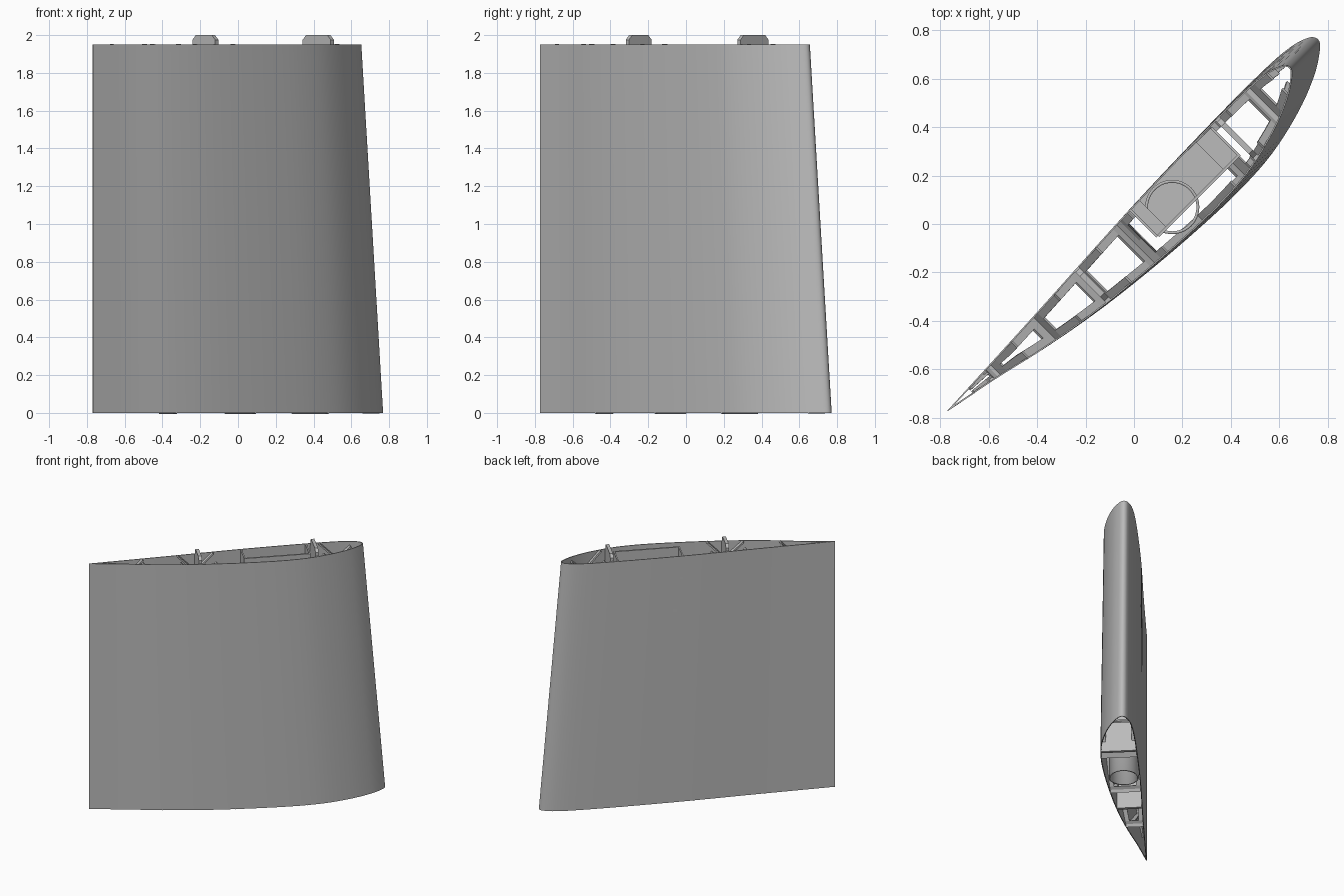
import bpy, bmesh, math
from mathutils import Vector
from mathutils.geometry import interpolate_bezier

if "Cube" in bpy.data.objects:
    bpy.data.objects.remove(bpy.data.objects["Cube"], do_unlink=True)

HEIGHT = 1.95
R2 = math.sqrt(0.5)
grey = bpy.data.materials.new("plain_grey")
grey.use_nodes = True
grey.diffuse_color = (0.5, 0.5, 0.5, 1)
grey.node_tree.nodes["Principled BSDF"].inputs["Base Color"].default_value = (0.5, 0.5, 0.5, 1)


def place(a, t, z):
    """Chord distance, thickness offset and height to world space."""
    return Vector((-0.77 + (a + t) * R2, -0.77 + (a - t) * R2, z))


def make(name, bm, smooth=False):
    for v in bm.verts:
        v.co = place(*v.co)
    bmesh.ops.recalc_face_normals(bm, faces=bm.faces)
    mesh = bpy.data.meshes.new(name)
    bm.to_mesh(mesh)
    bm.free()
    mesh.materials.append(grey)
    obj = bpy.data.objects.new(name, mesh)
    bpy.context.collection.objects.link(obj)
    if smooth:
        activate(obj)
        bpy.ops.object.shade_smooth_by_angle(angle=math.radians(35))
    return obj


def activate(obj):
    bpy.ops.object.select_all(action='DESELECT')
    obj.select_set(True)
    bpy.context.view_layer.objects.active = obj


def apply(obj, kind, **settings):
    mod = obj.modifiers.new(kind.lower(), kind)
    for key, value in settings.items():
        setattr(mod, key, value)
    activate(obj)
    bpy.ops.object.modifier_apply(modifier=mod.name)


def cut(obj, *cutters):
    for c in cutters:
        c.hide_render = True
        apply(obj, 'BOOLEAN', operation='DIFFERENCE', solver='EXACT', object=c)
        bpy.data.objects.remove(c, do_unlink=True)


def box(name, a0, a1, t0, t1, z0, z1):
    bm = bmesh.new()
    bmesh.ops.create_cube(bm, size=1)
    for v in bm.verts:
        v.co = ((a0 + a1) / 2 + v.co.x * (a1 - a0), (t0 + t1) / 2 + v.co.y * (t1 - t0),
                (z0 + z1) / 2 + v.co.z * (z1 - z0))
    return make(name, bm)


def cylinder(name, radius, z0, z1, caps):
    bm = bmesh.new()
    bmesh.ops.create_cone(bm, cap_ends=caps, segments=48, radius1=radius,
                          radius2=radius, depth=z1 - z0)
    bmesh.ops.translate(bm, verts=bm.verts, vec=(1.25, 0.062, (z0 + z1) / 2))
    return make(name, bm, True)


# Airfoil section: trailing edge at zero, rounded leading edge
FRONT = [(0, 0.003), (.25, .052), (.49, .107), (.74, .151), (1, .182), (1.27, .203), (1.5, .21),
         (1.7, .197), (1.9, .151), (2.05, .092), (2.14, .034), (2.165, 0)]
BACK = [(2.165, 0), (2.146, -.032), (2.06, -.06), (1.9, -.071), (1.6, -.07), (1.146, -.057),
        (.6, -.028), (0, 0)]


def smooth_curve(points):
    pts = [Vector(p) for p in points]
    dirs = [(pts[min(i + 1, len(pts) - 1)] - pts[max(i - 1, 0)]).normalized()
            for i in range(len(pts))]
    out = []
    for i in range(len(pts) - 1):
        p, q = pts[i], pts[i + 1]
        h = (q - p).length / 3
        out += interpolate_bezier(p, p + dirs[i] * h, q - dirs[i + 1] * h, q, 6)[:-1]
    return out + [pts[-1]]


LOOP = smooth_curve(FRONT + BACK[1:])
split = max(range(len(LOOP)), key=lambda i: LOOP[i].x)
FRONT_LINE, BACK_LINE = LOOP[:split + 1], LOOP[split:][::-1]


def taper(z):
    return 1 - 0.075 * z / HEIGHT


def side(line, a, z):
    """Offset of one skin at a chord distance and height."""
    k = taper(z)
    x = a / k
    for p, q in zip(line, line[1:]):
        if p.x <= x <= q.x and q.x > p.x:
            return k * (p.y + (q.y - p.y) * (x - p.x) / (q.x - p.x))
    return 0


# Hollow tapered skin
bm = bmesh.new()
rings = [[bm.verts.new((p.x * taper(z), p.y * taper(z), z)) for p in LOOP] for z in (0, HEIGHT)]
n = len(LOOP)
for i in range(n):
    j = (i + 1) % n
    bm.faces.new((rings[0][i], rings[0][j], rings[1][j], rings[1][i]))
skin = make("wing_skin", bm)
apply(skin, 'SOLIDIFY', thickness=0.006, offset=-1)
cut(skin,
    box("pocket_cutter", 1.174, 1.509, -.3, .08, 1.53, 1.87),
    box("mouth_cutter", 1.19, 1.435, -.3, .08, 1.86, 2.1),
    box("lug_cutter", 1.12, 1.58, -.3, .08, 1.78, 1.82))
activate(skin)
bpy.ops.object.shade_smooth_by_angle(angle=math.radians(35))

# Diagonal lattice ribs, bridged across where they meet
PITCH = 0.26
STEP = PITCH / 8
bm = bmesh.new()


def quad(*corners):
    bm.faces.new([bm.verts.new(c) for c in corners])


for d in (1, -1):
    for row in range(-4, 9):
        for i in range(60):
            ends = [(row * 2 * PITCH + d * k * STEP, k * STEP) for k in (i, i + 1)]
            if any(not 0.12 < a / taper(z) < 2.09 for a, z in ends):
                continue
            (a0, z0), (a1, z1) = ends
            if 1.1 < a0 < 1.6 and z1 > 1.5:
                continue
            f = [side(FRONT_LINE, a, z) - 0.004 for a, z in ends]
            b = [side(BACK_LINE, a, z) + 0.004 for a, z in ends]
            if i % 8 in (0, 7) and not 1.1 < a0 < 1.42:
                quad((a0, f[0], z0), (a1, f[1], z1), (a1, b[1], z1), (a0, b[0], z0))
                continue
            w = [min(0.034, (f[m] - b[m]) * 0.4) for m in (0, 1)]
            for s, e in ((f, -1), (b, 1)):
                quad((a0, s[0], z0), (a1, s[1], z1),
                     (a1, s[1] + e * w[1], z1), (a0, s[0] + e * w[0], z0))
bmesh.ops.remove_doubles(bm, verts=bm.verts, dist=0.0005)
ribs = make("lattice_ribs", bm)
apply(ribs, 'SOLIDIFY', thickness=0.012, offset=0)

# Upright spars with chamfered tabs rising above the rim
for name, a, t0, t1 in (("rear_spar", .79, -.03, .14), ("front_spar", 1.64, -.055, .155)):
    bm = bmesh.new()
    c = 0.025
    outline = [(side(BACK_LINE, a, 0) + .004, 0), (side(FRONT_LINE, a, 0) - .004, 0),
               (side(FRONT_LINE, a, HEIGHT) - .004, HEIGHT), (t1, HEIGHT), (t1, 2 - c),
               (t1 - c, 2), (t0 + c, 2), (t0, 2 - c), (t0, HEIGHT),
               (side(BACK_LINE, a, HEIGHT) + .004, HEIGHT)]
    face = bm.faces.new([bm.verts.new((a - .012, t, z)) for t, z in outline])
    ext = bmesh.ops.extrude_face_region(bm, geom=[face])
    bmesh.ops.translate(bm, vec=(.024, 0, 0),
                        verts=[g for g in ext["geom"] if isinstance(g, bmesh.types.BMVert)])
    make(name, bm)

# Vertical tube, cut back where it enters the pocket
tube = cylinder("spar_tube", 0.1, 0, 1.75, False)
apply(tube, 'SOLIDIFY', thickness=0.012, offset=-1)
cut(tube, box("tube_cutter", 1.1, 1.6, -.3, .1, 1.53, 2))

# Pocket open to the back: floor, front wall, side walls and lug shelves
floor = box("pocket_floor", 1.165, 1.515, -.058, .11, 1.515, 1.53)
wall = box("pocket_front_wall", 1.125, 1.6, .1, .112, 1.515, HEIGHT)
for part in (floor, wall):
    cut(part, cylinder("bore_cutter", 0.088, 1, 1.75, True))
for tag, inner, outer in (("rear", 1.17, 1.12), ("front", 1.513, 1.595)):
    lo, hi = sorted((inner, outer))
    box(tag + "_pocket_wall", inner - .005, inner + .005, -.056, .105, 1.515, 1.78)
    box(tag + "_lug_shelf", lo, hi, -.056, .105, 1.768, 1.78)
    box(tag + "_lug_wall", outer - .005, outer + .005, -.054, .105, 1.768, HEIGHT)
